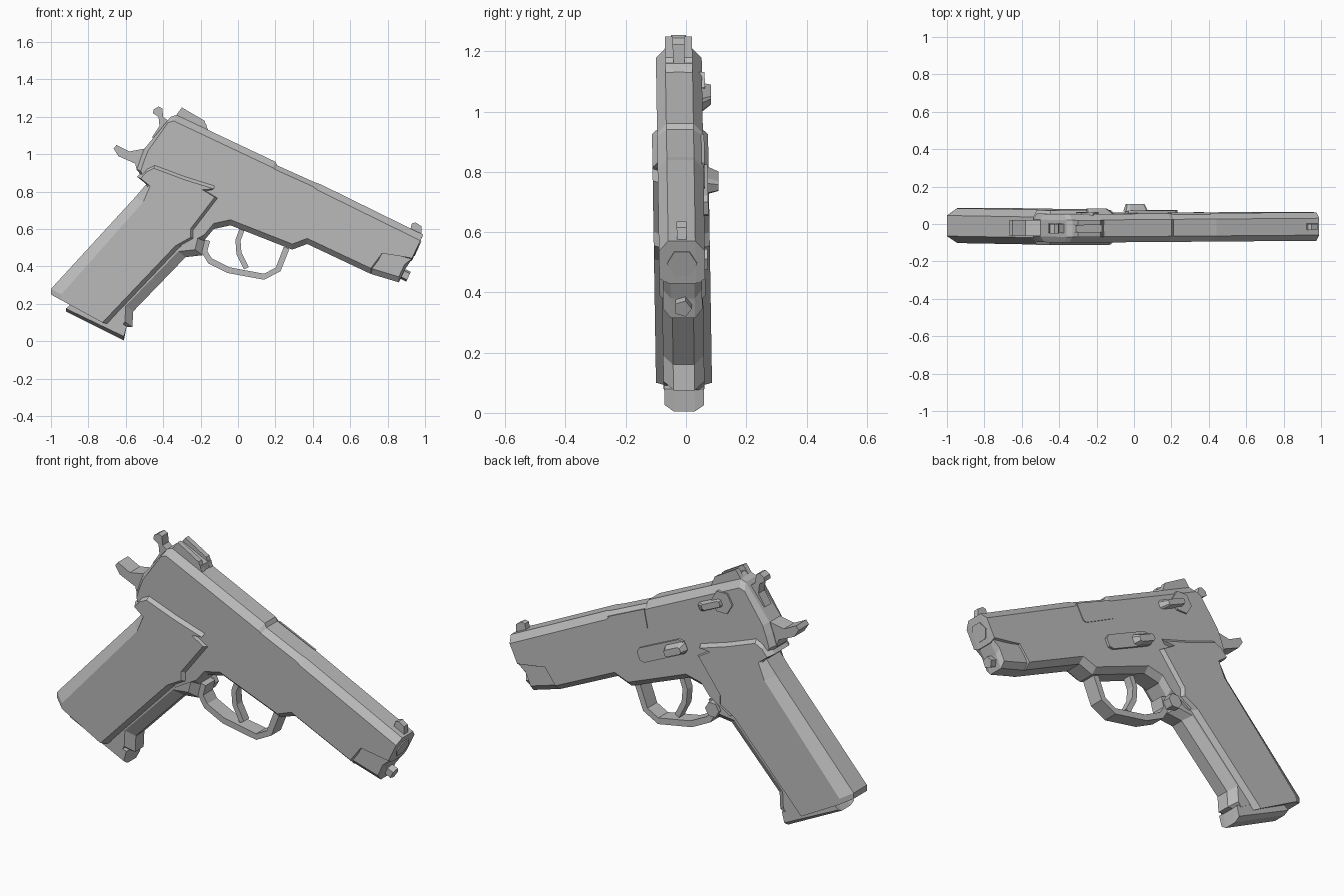
import bpy
import bmesh
from math import radians, cos, sin, pi
from mathutils import Vector

cube = bpy.data.objects.get("Cube")
if cube:
    bpy.data.objects.remove(cube)

# One grey metal for every part
metal = bpy.data.materials.new("grey metal")
metal.use_nodes = True
grey = (0.5, 0.5, 0.5, 1)
metal.diffuse_color = grey
metal.node_tree.nodes["Principled BSDF"].inputs["Base Color"].default_value = grey

SLOPE = radians(-24.7)
ALONG = Vector((cos(SLOPE), sin(SLOPE)))      # barrel direction in x, z
ACROSS = Vector((-ALONG.y, ALONG.x))          # upward, square to the barrel

# Offsets that carry an outline point in to the side face, making chamfers
KEEP = Vector((0, 0))
TOP = ACROSS * -0.035
UNDER = Vector((0, 0.03))
REAR = Vector((0.02, -0.01))


def finish(name, bm):
    """Turn a bmesh into a flat shaded object, with the slight sideways lean."""
    for v in bm.verts:
        v.co.y -= 0.005 + 0.016 * v.co.z
    bmesh.ops.recalc_face_normals(bm, faces=bm.faces)
    mesh = bpy.data.meshes.new(name)
    bm.to_mesh(mesh)
    bm.free()
    mesh.materials.append(metal)
    obj = bpy.data.objects.new(name, mesh)
    bpy.context.collection.objects.link(obj)
    return obj


def loft(name, layers):
    """Join matching x, z outlines, each placed at its own y."""
    bm = bmesh.new()
    rings = [[bm.verts.new((p[0], y, p[1])) for p in outline] for y, outline in layers]
    for a, b in zip(rings, rings[1:]):
        n = len(a)
        for i in range(n):
            j = (i + 1) % n
            bm.faces.new((a[i], a[j], b[j], b[i]))
    bm.faces.new(rings[0])
    bm.faces.new(rings[-1])
    return finish(name, bm)


def plate(name, outline, y0, y1):
    return loft(name, [(y0, outline), (y1, outline)])


def chamfered(name, points, core, half):
    """Slab with full outline in the core and an offset outline on both sides."""
    outer = [Vector((x, z)) for x, z, _ in points]
    side = [Vector((x, z)) + shift for x, z, shift in points]
    return loft(name, [(-half, side), (-core, outer), (core, outer), (half, side)])


def ribbon(name, path, thick, half):
    """Bent strip of even thickness that follows a path."""
    pts = [Vector(p) for p in path]
    left, right = [], []
    for i, p in enumerate(pts):
        t = (pts[min(i + 1, len(pts) - 1)] - pts[max(i - 1, 0)]).normalized()
        n = Vector((-t.y, t.x)) * thick / 2
        left.append(p + n)
        right.append(p - n)
    return plate(name, left + right[::-1], -half, half)


def disc(centre, radius, sides):
    return [(centre[0] + radius * cos(2 * pi * i / sides),
             centre[1] + radius * sin(2 * pi * i / sides)) for i in range(sides)]


def rod(name, centre, radius, sides, length):
    """Prism lying along the barrel direction."""
    bm = bmesh.new()
    ends = []
    for s in (-length / 2, length / 2):
        ring = []
        for y, h in disc((0, 0), radius, sides):
            p = Vector(centre) + ALONG * s + ACROSS * h
            ring.append(bm.verts.new((p.x, y, p.y)))
        ends.append(ring)
        bm.faces.new(ring)
    for i in range(sides):
        j = (i + 1) % sides
        bm.faces.new((ends[0][i], ends[0][j], ends[1][j], ends[1][i]))
    return finish(name, bm)


def along_bar(start, length, width):
    """Outline of a bar with clipped ends, lying along the barrel direction."""
    tip = width * 0.3
    shape = [(0, -tip), (tip, -width / 2), (length - tip, -width / 2), (length, -tip),
             (length, tip), (length - tip, width / 2), (tip, width / 2), (0, tip)]
    return [Vector(start) + ALONG * a + ACROSS * h for a, h in shape]


# Slide and frame
chamfered("slide_and_frame", [
    (-0.36, 1.2, TOP), (-0.33, 1.21, TOP), (-0.16, 1.13, TOP), (0.2, 0.96, TOP),
    (0.21, 0.94, TOP * 0.7), (0.41, 0.85, TOP * 0.7), (0.44, 0.84, TOP), (0.99, 0.57, TOP),
    (0.93, 0.43, UNDER * 0.5), (0.77, 0.47, KEEP), (0.71, 0.36, UNDER),
    (0.37, 0.52, UNDER), (0.29, 0.49, UNDER), (0.01, 0.6, UNDER), (-0.04, 0.62, UNDER),
    (-0.13, 0.6, UNDER), (-0.18, 0.54, UNDER), (-0.3, 0.5, KEEP), (-0.48, 0.82, KEEP),
    (-0.54, 0.92, REAR), (-0.52, 0.98, REAR), (-0.5, 1.03, REAR)], 0.045, 0.076)

# Muzzle: barrel end, guide rod and the lug below
rod("barrel", (0.94, 0.505), 0.05, 6, 0.05)
rod("guide_rod", (0.88, 0.36), 0.03, 5, 0.07)
chamfered("barrel_lug", [
    (0.72, 0.5, KEEP), (0.71, 0.36, UNDER), (0.86, 0.315, UNDER), (0.89, 0.38, UNDER),
    (0.93, 0.44, KEEP), (0.9, 0.5, KEEP)], 0.04, 0.065)

# Grip with chamfered back
BACK = Vector((0.055, -0.03))
BROW = Vector((-0.01, -0.035))
FRONT = Vector((-0.035, 0.01))
chamfered("grip", [
    (-1, 0.28, BACK), (-0.55, 0.77, BACK * 0.8), (-0.49, 0.84, REAR), (-0.54, 0.88, REAR),
    (-0.48, 0.94, BROW), (-0.44, 0.96, BROW), (-0.28, 0.9, BROW), (-0.12, 0.85, BROW),
    (-0.155, 0.8, FRONT), (-0.09, 0.76, FRONT), (-0.22, 0.59, FRONT), (-0.22, 0.545, FRONT),
    (-0.3, 0.5, FRONT), (-0.69, 0.09, FRONT), (-1, 0.25, BACK)], 0.055, 0.093)

# Front strap of the frame and the magazine base
STRAP = Vector((-0.04, 0.03))
chamfered("front_strap", [
    (-0.17, 0.54, STRAP), (-0.19, 0.46, STRAP), (-0.28, 0.45, STRAP), (-0.56, 0.16, STRAP),
    (-0.565, 0.075, STRAP), (-0.62, 0.08, KEEP), (-0.7, 0.13, KEEP), (-0.36, 0.54, KEEP)],
    0.035, 0.068)
chamfered("magazine_base", [
    (-0.86, 0.23, KEEP), (-0.92, 0.16, UNDER * 0.5), (-0.61, 0.005, UNDER * 0.7),
    (-0.595, 0.08, KEEP)], 0.035, 0.066)

# Beavertail and hammer
chamfered("beavertail", [
    (-0.65, 1.05, KEEP), (-0.58, 1.015, KEEP), (-0.5, 1.03, KEEP), (-0.44, 0.96, KEEP),
    (-0.54, 0.91, KEEP), (-0.55, 0.95, KEEP), (-0.64, 0.99, KEEP), (-0.665, 1.03, KEEP)],
    0.025, 0.042)
plate("hammer", [
    (-0.45, 1.24), (-0.425, 1.255), (-0.405, 1.245), (-0.4, 1.2), (-0.36, 1.17),
    (-0.4, 1.08), (-0.46, 1.09), (-0.42, 1.15), (-0.425, 1.2), (-0.455, 1.22)], -0.025, 0.025)

# Sights
plate("rear_sight_base", [(-0.34, 1.2), (-0.31, 1.225), (-0.17, 1.16), (-0.16, 1.12)],
      -0.045, 0.045)
for name, side in (("left", 1), ("right", -1)):
    plate("rear_sight_" + name, [(-0.33, 1.21), (-0.3, 1.25), (-0.18, 1.18), (-0.16, 1.13)],
          side * 0.018, side * 0.045)
plate("front_sight", [(0.92, 0.59), (0.93, 0.63), (0.95, 0.635), (0.98, 0.615), (0.98, 0.56)],
      -0.016, 0.016)

# Trigger and guard
ribbon("trigger_guard", [
    (-0.165, 0.54), (-0.18, 0.48), (-0.15, 0.43), (-0.05, 0.38), (0.14, 0.345),
    (0.215, 0.385), (0.26, 0.5)], 0.032, 0.04)
ribbon("trigger", [(0.03, 0.62), (0, 0.54), (0.005, 0.47), (0.045, 0.39)], 0.028, 0.022)

# Controls and ejection port on the left side
plate("ejection_port", [(0.2, 0.925), (0.41, 0.83), (0.37, 0.75), (0.35, 0.745), (0.18, 0.83)],
      0.07, 0.08)
plate("slide_stop", along_bar((-0.04, 0.8), 0.29, 0.075), 0.07, 0.09)
tab = along_bar((-0.05, 0.8), 0.13, 0.06)
loft("slide_stop_tab", [(0.085, tab), (0.125, along_bar((-0.04, 0.79), 0.1, 0.035))])
plate("safety_disc", disc((-0.25, 1.08), 0.06, 6), 0.06, 0.085)
loft("safety_lever", [(0.07, along_bar((-0.25, 1.08), 0.16, 0.05)),
                      (0.105, along_bar((-0.25, 1.08), 0.11, 0.03))])
plate("magazine_release", disc((-0.2, 0.51), 0.04, 6), 0.03, 0.085)
